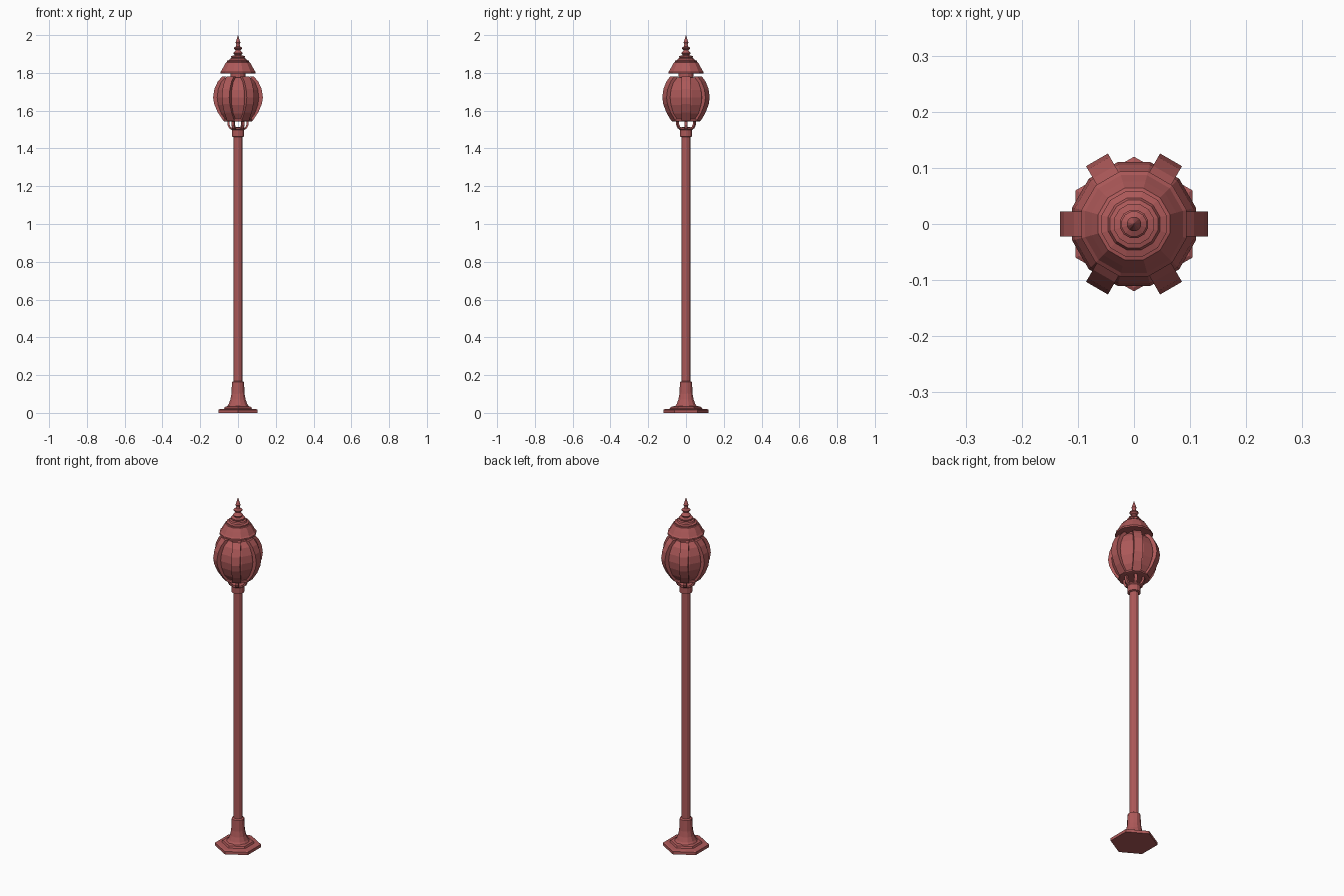
import bpy, bmesh
from math import sin, cos, pi, radians
from mathutils import Matrix

if "Cube" in bpy.data.objects:
    bpy.data.objects.remove(bpy.data.objects["Cube"])

paint = bpy.data.materials.new("red_paint")
paint.diffuse_color = (0.42, 0.10, 0.10, 1)
paint.use_nodes = True
paint.node_tree.nodes["Principled BSDF"].inputs["Base Color"].default_value = paint.diffuse_color


def finish(name, bm):
    bmesh.ops.recalc_face_normals(bm, faces=bm.faces)
    me = bpy.data.meshes.new(name)
    bm.to_mesh(me)
    bm.free()
    me.materials.append(paint)
    ob = bpy.data.objects.new(name, me)
    bpy.context.collection.objects.link(ob)
    return ob


def lathe(name, profile, sides=12, turn=15):
    """Closed, capped solid of revolution from (radius, z) points."""
    bm = bmesh.new()
    rings = []
    for r, z in profile:
        rings.append([bm.verts.new((r * cos(radians(turn) + 2 * pi * i / sides),
                                    r * sin(radians(turn) + 2 * pi * i / sides), z))
                      for i in range(sides)])
    for a, b in zip(rings, rings[1:]):
        for i in range(sides):
            j = (i + 1) % sides
            bm.faces.new((a[i], a[j], b[j], b[i]))
    bm.faces.new(rings[0])
    bm.faces.new(rings[-1])
    return finish(name, bm)


def radial_strips(name, outer, inner, width, count=6):
    """Bars following an outer and inner (radius, z) path, repeated round z."""
    bm = bmesh.new()
    for k in range(count):
        rot = Matrix.Rotation(2 * pi * k / count, 3, 'Z')
        loops = []
        for (ro, zo), (ri, zi) in zip(outer, inner):
            pts = [(ro, -width / 2, zo), (ro, width / 2, zo),
                   (ri, width / 2, zi), (ri, -width / 2, zi)]
            vs = [bm.verts.new(p) for p in pts]
            bmesh.ops.rotate(bm, verts=vs, cent=(0, 0, 0), matrix=rot)
            loops.append(vs)
        for a, b in zip(loops, loops[1:]):
            for i in range(4):
                j = (i + 1) % 4
                bm.faces.new((a[i], a[j], b[j], b[i]))
        bm.faces.new(loops[0])
        bm.faces.new(loops[-1])
    return finish(name, bm)


# Hexagonal foot with a stepped top
lathe("base_plate", [(0.12, 0), (0.12, 0.016), (0.113, 0.02), (0.085, 0.022),
                     (0.08, 0.032), (0.062, 0.036)], 6, 30)
# Flared socket and pole
lathe("base_flare", [(0.064, 0.03), (0.052, 0.045), (0.042, 0.07), (0.036, 0.10),
                     (0.033, 0.163), (0.025, 0.168)])
lathe("pole", [(0.024, 0.15), (0.024, 1.47)])
lathe("collar", [(0.026, 1.46), (0.034, 1.463), (0.034, 1.497), (0.039, 1.502),
                 (0.037, 1.51), (0.02, 1.513)])

# Brackets carrying the lantern
radial_strips("lantern_brackets",
              [(0.032, 1.497), (0.048, 1.508), (0.056, 1.525), (0.056, 1.552)],
              [(0.028, 1.507), (0.040, 1.515), (0.046, 1.528), (0.046, 1.552)], 0.016)
lathe("lantern_ring", [(0.072, 1.543), (0.080, 1.545), (0.078, 1.555), (0.06, 1.558)])

# Globe and its six outer ribs
lathe("globe", [(0.068, 1.55), (0.092, 1.585), (0.109, 1.63), (0.114, 1.67),
                (0.109, 1.71), (0.093, 1.75), (0.068, 1.776)])
rib = [(0.078, 1.547), (0.107, 1.59), (0.126, 1.635), (0.132, 1.67),
       (0.125, 1.715), (0.107, 1.754), (0.084, 1.781)]
radial_strips("globe_ribs", rib, [(r - 0.022, z) for r, z in rib], 0.045)
lathe("globe_neck", [(0.042, 1.77), (0.042, 1.81)])

# Roof cap with stepped crown
lathe("roof", [(0.085, 1.797), (0.097, 1.797), (0.097, 1.806), (0.090, 1.813),
               (0.078, 1.835), (0.066, 1.855), (0.060, 1.857), (0.060, 1.864),
               (0.048, 1.868), (0.044, 1.876), (0.032, 1.880)])
# Turned finial
lathe("finial", [(0.030, 1.875), (0.037, 1.882), (0.037, 1.889), (0.020, 1.893),
                 (0.020, 1.898), (0.026, 1.904), (0.018, 1.912), (0.013, 1.920),
                 (0.023, 1.928), (0.023, 1.934), (0.011, 1.940), (0.009, 1.950),
                 (0.013, 1.960), (0.010, 1.970), (0.005, 1.985), (0.001, 2.0)])
